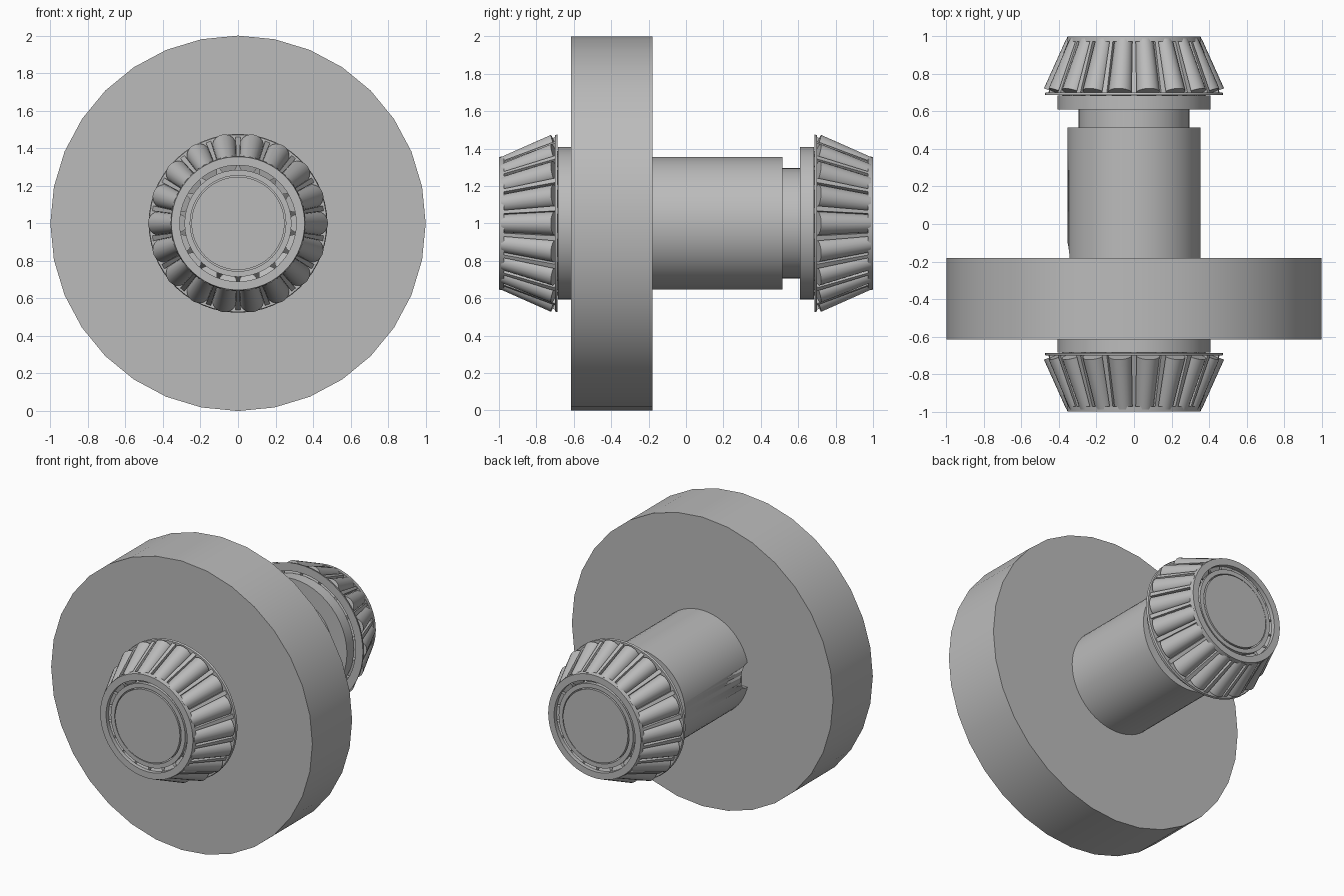
import bpy, bmesh, math
from mathutils import Vector, Matrix

cube = bpy.data.objects.get("Cube")
if cube:
    bpy.data.objects.remove(cube, do_unlink=True)

steel = bpy.data.materials.new("plain grey steel")
steel.use_nodes = True
GREY = (0.5, 0.5, 0.5, 1)
steel.diffuse_color = GREY
steel.node_tree.nodes["Principled BSDF"].inputs["Base Color"].default_value = GREY
ROLLERS = 18


def finish(name, bm):
    bmesh.ops.recalc_face_normals(bm, faces=bm.faces)
    mesh = bpy.data.meshes.new(name)
    bm.to_mesh(mesh)
    bm.free()
    mesh.materials.append(steel)
    obj = bpy.data.objects.new(name, mesh)
    bpy.context.collection.objects.link(obj)
    obj.location.z = 1
    bpy.ops.object.select_all(action="DESELECT")
    obj.select_set(True)
    bpy.context.view_layer.objects.active = obj
    bpy.ops.object.shade_smooth_by_angle(angle=math.radians(35))
    return obj


def lathe(name, profile, sides, ring=False):
    """Turn (y, radius) points about the y axis; a ring has a closed profile."""
    bm = bmesh.new()
    loops = []
    for y, r in profile:
        angles = [math.tau * i / sides for i in range(sides)]
        loops.append([bm.verts.new((r * math.cos(a), y, r * math.sin(a))) for a in angles])
    pairs = list(zip(loops, loops[1:]))
    if ring:
        pairs.append((loops[-1], loops[0]))
    else:
        bm.faces.new(loops[0])
        bm.faces.new(loops[-1])
    for a, b in pairs:
        for i in range(sides):
            j = (i + 1) % sides
            bm.faces.new((a[i], a[j], b[j], b[i]))
    return finish(name, bm)


def around(bm, offset):
    """Repeat the geometry once per roller about the y axis."""
    source = bm.copy()
    template = bpy.data.meshes.new("template")
    source.to_mesh(template)
    source.free()
    bm.clear()
    for i in range(ROLLERS):
        turn = Matrix.Rotation(math.tau * (i + offset) / ROLLERS, 4, "Y")
        start = len(bm.verts)
        bm.from_mesh(template)
        bm.verts.ensure_lookup_table()
        bmesh.ops.transform(bm, matrix=turn, verts=bm.verts[start:])
    bpy.data.meshes.remove(template)


def bearing(side, s):
    # Inner race with its collar
    lathe(side + "_inner_race", [(s * y, r) for y, r in (
        (0.61, 0.255), (0.61, 0.407), (0.685, 0.407), (0.685, 0.36),
        (0.96, 0.265), (0.96, 0.285), (0.985, 0.285), (0.985, 0.255))], 48, True)
    # Cage end rings
    lathe(side + "_cage_large_ring", [(s * y, r) for y, r in (
        (0.686, 0.42), (0.686, 0.476), (0.7, 0.472), (0.7, 0.42))], 54, True)
    lathe(side + "_cage_small_ring", [(s * y, r) for y, r in (
        (0.972, 0.31), (0.972, 0.36), (1.0, 0.355), (1.0, 0.31))], 54, True)

    # Tapered rollers
    big, small = Vector((0.42, s * 0.7, 0)), Vector((0.315, s * 0.972, 0))
    axis = small - big
    tilt = axis.to_track_quat("Z", "Y").to_matrix().to_4x4()
    bm = bmesh.new()
    bmesh.ops.create_cone(bm, cap_ends=True, segments=20, radius1=0.064, radius2=0.048,
                          depth=axis.length,
                          matrix=Matrix.Translation((big + small) / 2) @ tilt)
    around(bm, 0)
    finish(side + "_rollers", bm)

    # Cage bars between the rollers
    bm = bmesh.new()
    ends = []
    for y, inner, outer, half in ((0.69, 0.435, 0.465, 0.014), (0.98, 0.325, 0.352, 0.009)):
        ends.append([bm.verts.new((r, s * y, z)) for r, z in (
            (inner, -half), (outer, -half), (outer, half), (inner, half))])
    a, b = ends
    bm.faces.new(a)
    bm.faces.new(b)
    for i in range(4):
        j = (i + 1) % 4
        bm.faces.new((a[i], a[j], b[j], b[i]))
    around(bm, 0.5)
    finish(side + "_cage_bars", bm)


# Wheel
lathe("wheel_disc", [(-0.615, 1), (-0.18, 1)], 32)

# Shaft with a rounded notch beside the wheel
shaft = lathe("shaft", [(-0.3, 0.355), (0.515, 0.355)], 64)
bm = bmesh.new()
bmesh.ops.create_cone(bm, cap_ends=True, segments=24, radius1=0.085, radius2=0.085, depth=0.2,
                      matrix=Matrix.Translation((-0.4, -0.18, 0)) @ Matrix.Rotation(math.pi / 2, 4, "Y"))
cutter = finish("notch_cutter", bm)
cutter.hide_render = True
cutter.hide_viewport = True
cut = shaft.modifiers.new("notch", "BOOLEAN")
cut.operation = "DIFFERENCE"
cut.solver = "EXACT"
cut.object = cutter

# Neck and the two shaft ends that carry the bearings
lathe("shaft_neck", [(0.5, 0.295), (0.63, 0.295)], 48)
lathe("rear_shaft_end", [(0.6, 0.248), (0.99, 0.248)], 48)
lathe("front_shaft_end", [(-0.99, 0.248), (-0.6, 0.248)], 48)

bearing("front", -1)
bearing("rear", 1)
